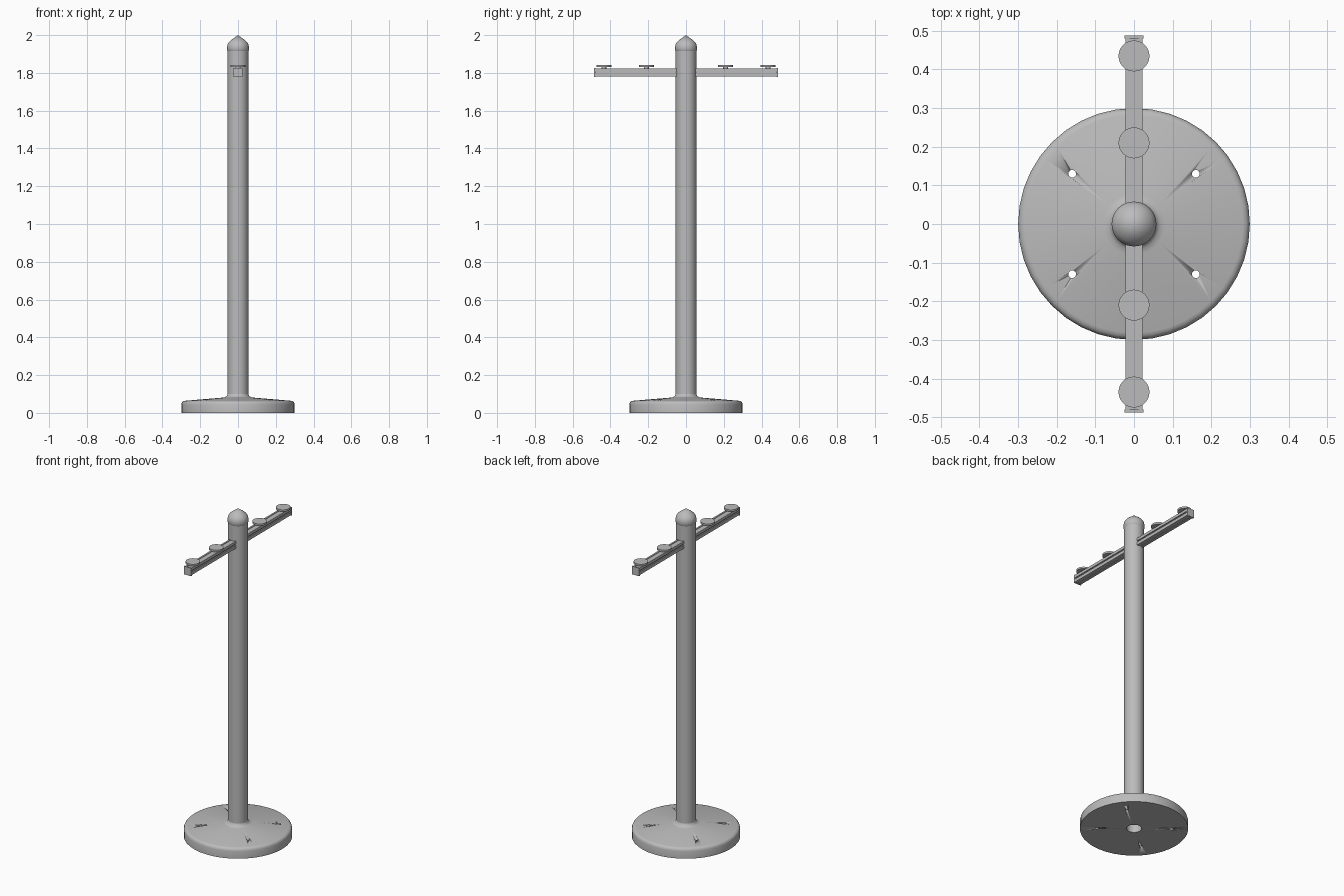
import bpy, bmesh, math
from mathutils import Vector

if "Cube" in bpy.data.objects:
    bpy.data.objects.remove(bpy.data.objects["Cube"], do_unlink=True)

grey = bpy.data.materials.new("plain grey")
grey.use_nodes = True
GREY = (0.5, 0.5, 0.5, 1)
grey.diffuse_color = GREY
grey.node_tree.nodes["Principled BSDF"].inputs["Base Color"].default_value = GREY


def finish(name, bm, smooth=True):
    bmesh.ops.remove_doubles(bm, verts=bm.verts, dist=1e-5)
    bmesh.ops.recalc_face_normals(bm, faces=bm.faces)
    mesh = bpy.data.meshes.new(name)
    bm.to_mesh(mesh)
    bm.free()
    mesh.materials.append(grey)
    obj = bpy.data.objects.new(name, mesh)
    bpy.context.collection.objects.link(obj)
    if smooth:
        bpy.ops.object.select_all(action='DESELECT')
        obj.select_set(True)
        bpy.context.view_layer.objects.active = obj
        bpy.ops.object.shade_smooth_by_angle(angle=math.radians(35))
    return obj


def lathe(name, profile, sides, closed=False, centre=(0, 0, 0)):
    """Spin (radius, height) points about the vertical axis."""
    bm = bmesh.new()
    pts = profile + profile[:1] if closed else profile
    verts = [bm.verts.new((r, 0, z)) for r, z in pts]
    edges = [bm.edges.new(pair) for pair in zip(verts, verts[1:])]
    bmesh.ops.spin(bm, geom=verts + edges, cent=(0, 0, 0), axis=(0, 0, 1),
                   angle=math.tau, steps=sides, use_merge=False)
    bmesh.ops.translate(bm, verts=bm.verts, vec=centre)
    return finish(name, bm)


def extrude_y(name, outline, y0, y1):
    """Extrude an (x, z) outline along y."""
    bm = bmesh.new()
    face = bm.faces.new([bm.verts.new((x, y0, z)) for x, z in outline])
    new = bmesh.ops.extrude_face_region(bm, geom=[face])["geom"]
    bmesh.ops.translate(bm, vec=(0, y1 - y0, 0),
                        verts=[v for v in new if isinstance(v, bmesh.types.BMVert)])
    return finish(name, bm, smooth=False)


# Weighted base: rounded rim, gently sloped top, fillet into the pole
base = lathe("base", [(0.042, 0), (0.3, 0), (0.3, 0.045), (0.297, 0.055),
                      (0.291, 0.061), (0.282, 0.064), (0.08, 0.081),
                      (0.067, 0.084), (0.059, 0.09), (0.055, 0.1),
                      (0.042, 0.1)], 40, closed=True)

# Bolt holes through the base
for i, (sx, sy) in enumerate([(1, 1), (-1, 1), (-1, -1), (1, -1)]):
    cutter = lathe(f"bolt_hole_cutter_{i}", [(0, -0.1), (0.01, -0.1), (0.01, 0.2), (0, 0.2)],
                   16, centre=(sx * 0.16, sy * 0.13, 0))
    mod = base.modifiers.new("bolt_hole", 'BOOLEAN')
    mod.operation, mod.solver, mod.object = 'DIFFERENCE', 'EXACT', cutter
    bpy.ops.object.select_all(action='DESELECT')
    base.select_set(True)
    bpy.context.view_layer.objects.active = base
    bpy.ops.object.modifier_apply(modifier=mod.name)
    bpy.data.objects.remove(cutter, do_unlink=True)

# Hollow pole and pointed cap
lathe("pole", [(0.042, 0.09), (0.055, 0.09), (0.055, 1.925), (0.042, 1.925)], 32, closed=True)
lathe("pole_cap", [(0, 1.915), (0.055, 1.915), (0.058, 1.92), (0.058, 1.938),
                   (0.055, 1.952), (0.048, 1.963), (0.038, 1.973), (0, 2.0)], 32)

# Grooved crossarm section, mirrored about x
ZM, W, H, D = 1.802, 0.022, 0.022, 0.003
half = [(0.004, -H), (W, -H), (W, -0.003), (W - 0.006, -0.003),
        (W - 0.006, 0.005), (W, 0.005), (W, H), (0.012, H), (0.012, H - D)]
half.insert(0, (0.004, D - H))
outline = [(x, ZM + z) for x, z in half] + [(-x, ZM + z) for x, z in reversed(half)]
plate = [(-0.0245, 1.777), (0.0245, 1.777), (0.0245, 1.8265), (-0.0245, 1.8265)]

for side, s in (("front", -1), ("back", 1)):
    extrude_y(f"{side}_arm", outline, s * 0.045, s * 0.481)
    extrude_y(f"{side}_arm_end_plate", plate, s * 0.48, s * 0.488)
    # Insulator discs on short stems
    for place, y in (("inner", 0.21), ("outer", 0.435)):
        lathe(f"{side}_{place}_disc",
              [(0, 1.818), (0.013, 1.818), (0.013, 1.831), (0.04, 1.831),
               (0.04, 1.842), (0, 1.842)], 32, centre=(0, s * y, 0))
